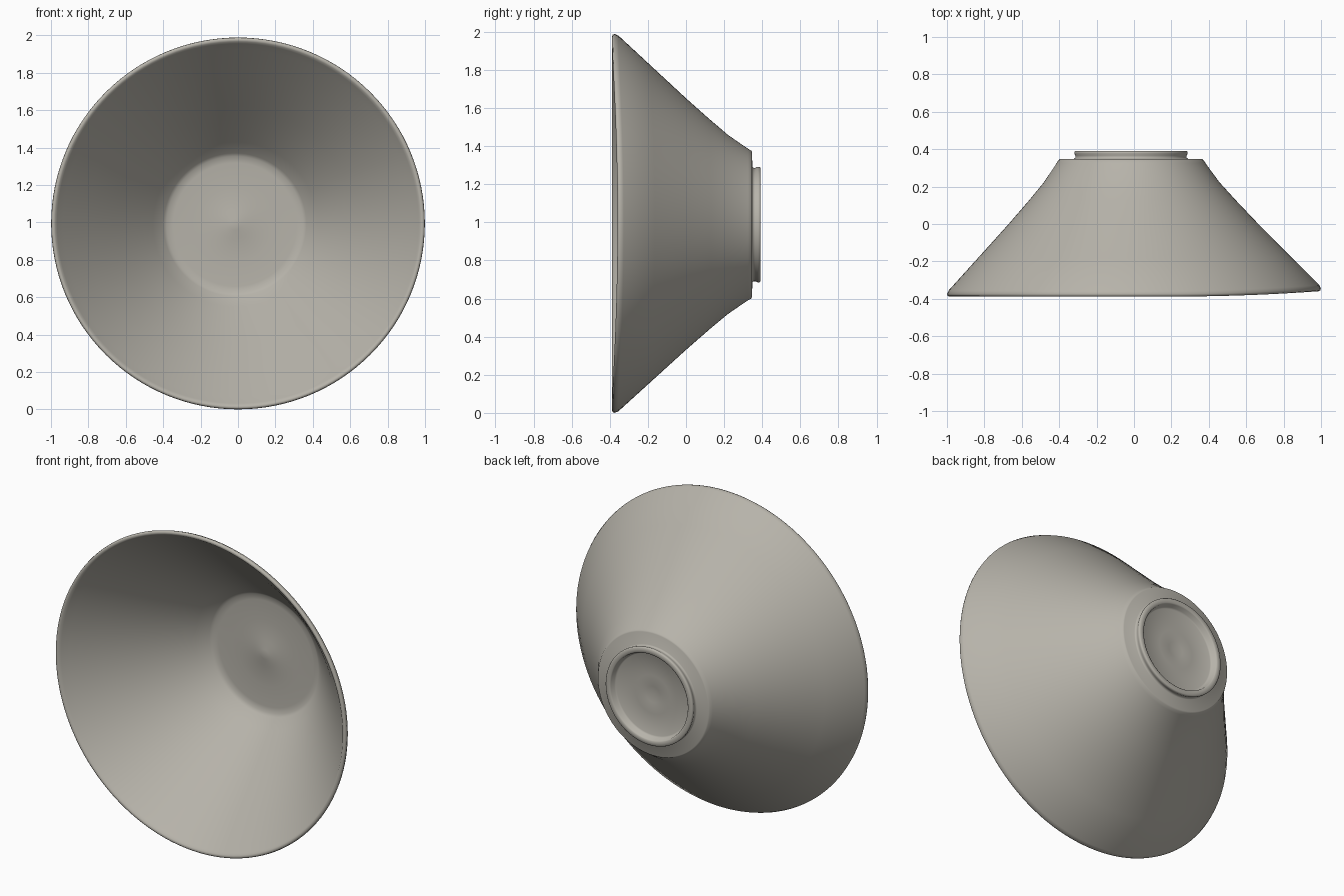
import bpy, bmesh, math

if "Cube" in bpy.data.objects:
    bpy.data.objects.remove(bpy.data.objects["Cube"])

SEG = 128

glaze = bpy.data.materials.new("warm grey clay")
glaze.diffuse_color = (0.47, 0.45, 0.40, 1)
glaze.use_nodes = True
glaze.node_tree.nodes["Principled BSDF"].inputs["Base Color"].default_value = glaze.diffuse_color

# Cross-section (radius, y): inside floor, inner wall, rim, outer wall, foot ring, recess
profile = [
    (0.0, 0.285), (0.03, 0.286), (0.08, 0.297), (0.20, 0.300), (0.33, 0.300),
    (0.365, 0.297), (0.382, 0.285),
    (0.44, 0.222), (0.63, 0.005), (0.80, -0.19), (0.93, -0.335), (0.962, -0.372),
    (0.972, -0.384), (0.982, -0.388), (0.991, -0.384), (0.994, -0.374), (0.986, -0.355),
    (0.83, -0.185), (0.66, 0.0), (0.55, 0.125), (0.47, 0.22), (0.425, 0.285),
    (0.398, 0.325), (0.388, 0.342), (0.380, 0.347),
    (0.305, 0.348), (0.298, 0.354), (0.298, 0.365), (0.303, 0.376), (0.303, 0.386),
    (0.298, 0.391), (0.274, 0.391), (0.267, 0.386),
    (0.262, 0.358), (0.252, 0.352), (0.12, 0.352), (0.05, 0.349), (0.0, 0.340),
]


def place(r, y, a):
    """Put a profile point on the slightly warped, off-centre ring."""
    f = max(0.0, min(1.0, (r - 0.39) / 0.6))          # 0 at base, 1 at rim
    x = r * math.cos(a) * (1 + 0.005 * f) - 0.016 * (1 - f)
    z = 0.994 - 0.006 * (1 - f) + r * math.sin(a)
    c = max(0.0, math.cos(a) - 0.2)
    return (x, y + 0.045 * f * c * c, z)


bm = bmesh.new()
rings = []
for r, y in profile:
    if r == 0:
        rings.append([bm.verts.new(place(0, y, 0))])
    else:
        rings.append([bm.verts.new(place(r, y, 2 * math.pi * i / SEG)) for i in range(SEG)])

# Skin neighbouring rings; the two end points close as fans
for a, b in zip(rings, rings[1:]):
    for i in range(SEG):
        j = (i + 1) % SEG
        if len(a) == 1:
            bm.faces.new((a[0], b[i], b[j]))
        elif len(b) == 1:
            bm.faces.new((a[i], b[0], a[j]))
        else:
            bm.faces.new((a[i], b[i], b[j], a[j]))
bmesh.ops.recalc_face_normals(bm, faces=bm.faces[:])

mesh = bpy.data.meshes.new("bowl")
bm.to_mesh(mesh)
bm.free()
mesh.materials.append(glaze)
bowl = bpy.data.objects.new("bowl", mesh)
bpy.context.collection.objects.link(bowl)
bpy.context.view_layer.objects.active = bowl
bowl.select_set(True)
bpy.ops.object.shade_smooth_by_angle(angle=math.radians(50))
